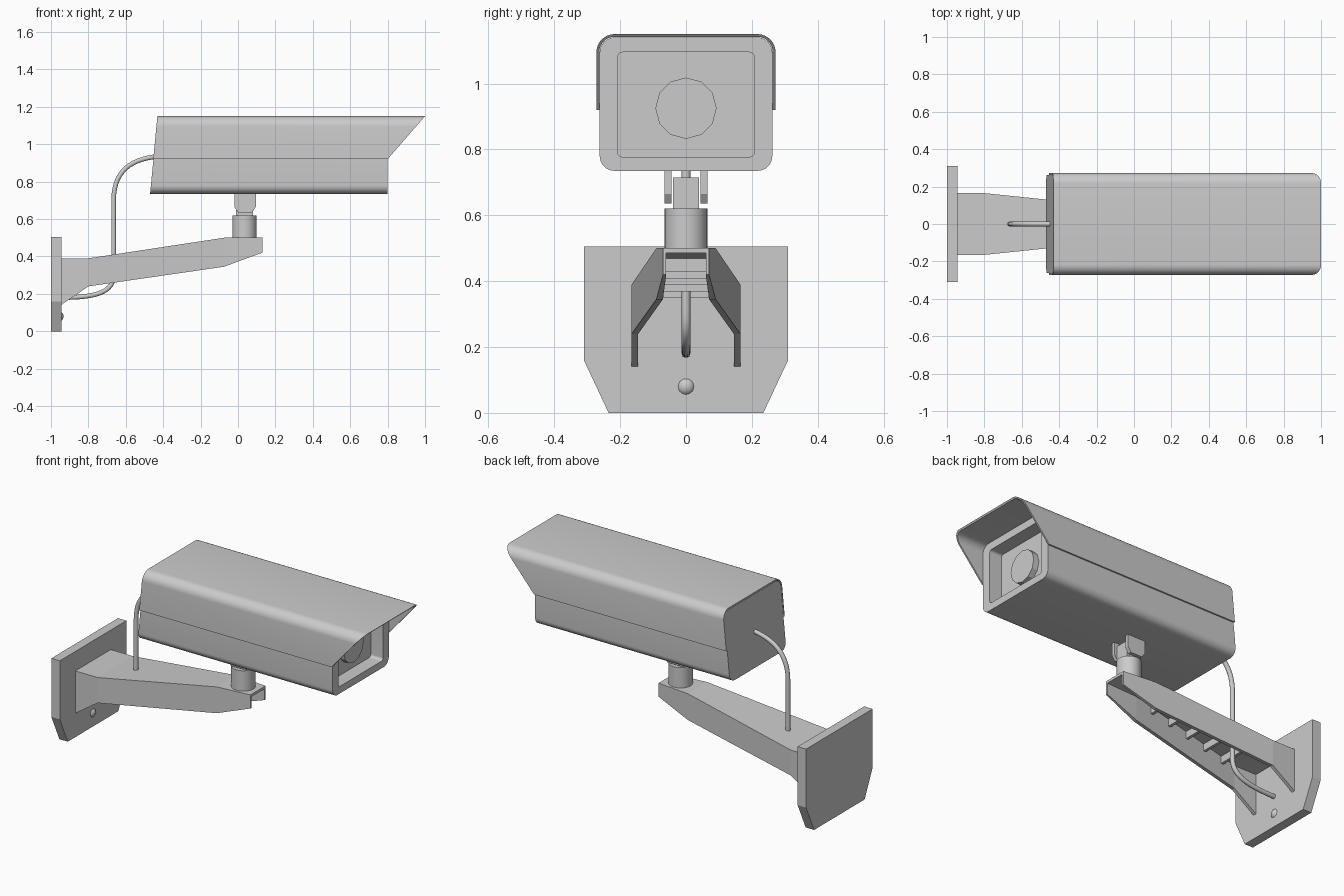
import bpy, bmesh, math
from mathutils import Vector

cube = bpy.data.objects.get("Cube")
if cube:
    bpy.data.objects.remove(cube, do_unlink=True)

GREY = (0.6, 0.6, 0.6, 1)
paint = bpy.data.materials.new("light_grey_paint")
paint.use_nodes = True
paint.diffuse_color = GREY
paint.node_tree.nodes["Principled BSDF"].inputs["Base Color"].default_value = GREY


def finish(obj, smooth=True):
    obj.data.materials.append(paint)
    if smooth:
        bpy.ops.object.select_all(action='DESELECT')
        obj.select_set(True)
        bpy.context.view_layer.objects.active = obj
        bpy.ops.object.shade_smooth_by_angle(angle=math.radians(25))
    return obj


def loft(name, rings, smooth=True):
    """Skin a list of equal-sized closed rings and cap both ends."""
    bm = bmesh.new()
    loops = [[bm.verts.new(p) for p in ring] for ring in rings]
    n = len(loops[0])
    for a, b in zip(loops, loops[1:]):
        for i in range(n):
            j = (i + 1) % n
            bm.faces.new((a[i], a[j], b[j], b[i]))
    bm.faces.new(loops[0][::-1])
    bm.faces.new(loops[-1])
    bmesh.ops.recalc_face_normals(bm, faces=bm.faces)
    mesh = bpy.data.meshes.new(name)
    bm.to_mesh(mesh)
    bm.free()
    obj = bpy.data.objects.new(name, mesh)
    bpy.context.collection.objects.link(obj)
    return finish(obj, smooth)


def box(name, x0, x1, y, z0, z1):
    outline = [(-y, z0), (y, z0), (y, z1), (-y, z1)]
    return loft(name, [[(x, *p) for p in outline] for x in (x0, x1)], False)


def cylinder(name, r, z0, z1, x, sides=32):
    bpy.ops.mesh.primitive_cylinder_add(vertices=sides, radius=r, depth=z1 - z0,
                                        location=(x, 0, (z0 + z1) / 2))
    obj = bpy.context.object
    obj.name = name
    return finish(obj)


def arc(cy, cz, r, start, steps=8):
    angles = [math.radians(start + 90 * i / steps) for i in range(steps + 1)]
    return [(cy + r * math.cos(a), cz + r * math.sin(a)) for a in angles]


def rounded_rect(y, z0, z1, r):
    return (arc(y - r, z1 - r, r, 0) + arc(r - y, z1 - r, r, 90)
            + arc(r - y, z0 + r, r, 180) + arc(y - r, z0 + r, r, 270))


def arch(y, z0, z1, r):
    return [(y, z0)] + arc(y - r, z1 - r, r, 0) + arc(r - y, z1 - r, r, 90) + [(-y, z0)]


def back_x(z):
    return -0.47 + 0.04 * (z - 0.735) / 0.415


def visor_x(z):
    return 0.8 + 0.2 * (z - 0.92) / 0.23


# Camera housing with slanted back and recessed front window
shell = rounded_rect(0.262, 0.735, 1.14, 0.045)
window = rounded_rect(0.208, 0.777, 1.095, 0.016)
loft("camera_housing", [[(back_x(z), y, z) for y, z in shell],
                        [(0.8, y, z) for y, z in shell],
                        [(0.8, y, z) for y, z in window],
                        [(0.72, y, z) for y, z in window]])

# Lens
lens = cylinder("lens", 0.093, -0.02, 0.02, 0, 12)
lens.rotation_euler = (0, math.pi / 2, 0)
lens.location = (0.735, 0, 0.925)

# Sun hood wrapping the upper half and projecting as a visor
hood = arch(0.272, 0.92, 1.15, 0.055) + arch(0.263, 0.92, 1.142, 0.046)[::-1]
loft("sun_hood", [[(back_x(z) - 0.001, y, z) for y, z in hood],
                  [(visor_x(z), y, z) for y, z in hood]])

# Swivel joint
cylinder("swivel_post", 0.065, 0.49, 0.62, 0.035)
box("swivel_block", -0.01, 0.08, 0.04, 0.61, 0.715)
cylinder("swivel_stem", 0.014, 0.7, 0.745, 0.035, 16)
ear = [(-0.02, 0.74), (0.095, 0.74), (0.095, 0.665), (0.075, 0.635),
       (0, 0.635), (-0.02, 0.665)]
for side, word in ((1, "left"), (-1, "right")):
    loft(f"swivel_ear_{word}", [[(x, side * y, z) for x, z in ear]
                                for y in (0.044, 0.065)], False)

# Arm: a tapered channel open underneath
def channel(x, y, top, bottom, wall):
    outer = [(y, bottom), (y, top), (-y, top), (-y, bottom)]
    w, t = y - wall, top - 0.015
    inner = [(-w, bottom), (-w, t), (w, t), (w, bottom)]
    return [(x, *p) for p in outer + inner]


loft("support_arm", [channel(-0.946, 0.165, 0.39, 0.14, 0.02),
                     channel(-0.8, 0.165, 0.39, 0.24, 0.02),
                     channel(-0.075, 0.09, 0.5, 0.345, 0.02),
                     channel(0.13, 0.07, 0.5, 0.42, 0.01)], False)

# Stiffening ribs under the arm
for i in range(5):
    x = -0.19 - 0.13 * i
    top = 0.478 + (x + 0.075) * 0.152
    half = 0.08 - (x + 0.075) * 0.103
    box(f"arm_rib_{i + 1}", x - 0.008, x + 0.008, half, top - 0.033, top + 0.012)

# Wall plate with chamfered lower corners, and its screw
plate = [(-0.235, 0), (0.235, 0), (0.31, 0.16), (0.31, 0.505),
         (-0.31, 0.505), (-0.31, 0.16)]
loft("wall_plate", [[(x, *p) for p in plate] for x in (-1, -0.945)], False)
bpy.ops.mesh.primitive_uv_sphere_add(segments=24, ring_count=12, radius=0.03,
                                     location=(-0.963, 0, 0.08))
bpy.context.object.name = "plate_screw"
finish(bpy.context.object)

# Cable from the camera back, through the arm, into the plate
curve = bpy.data.curves.new("cable", 'CURVE')
curve.dimensions = '3D'
curve.bevel_depth = 0.013
curve.bevel_resolution = 3
curve.resolution_u = 14
curve.use_fill_caps = True
path = [((-0.43, 0.935), (0.1, 0.01)), ((-0.665, 0.7), (0, 0.16)),
        ((-0.665, 0.3), (0, 0.1)), ((-0.95, 0.18), (-0.19, 0))]
spline = curve.splines.new('BEZIER')
spline.bezier_points.add(len(path) - 1)
for point, ((x, z), (hx, hz)) in zip(spline.bezier_points, path):
    point.co = (x, 0, z)
    offset = Vector((hx, 0, hz))
    point.handle_left = point.co + offset
    point.handle_right = point.co - offset
spline.bezier_points[0].handle_right = (-0.57, 0, 0.92)
spline.bezier_points[-1].handle_left = (-0.78, 0, 0.18)
cable = bpy.data.objects.new("cable", curve)
bpy.context.collection.objects.link(cable)
curve.materials.append(paint)
